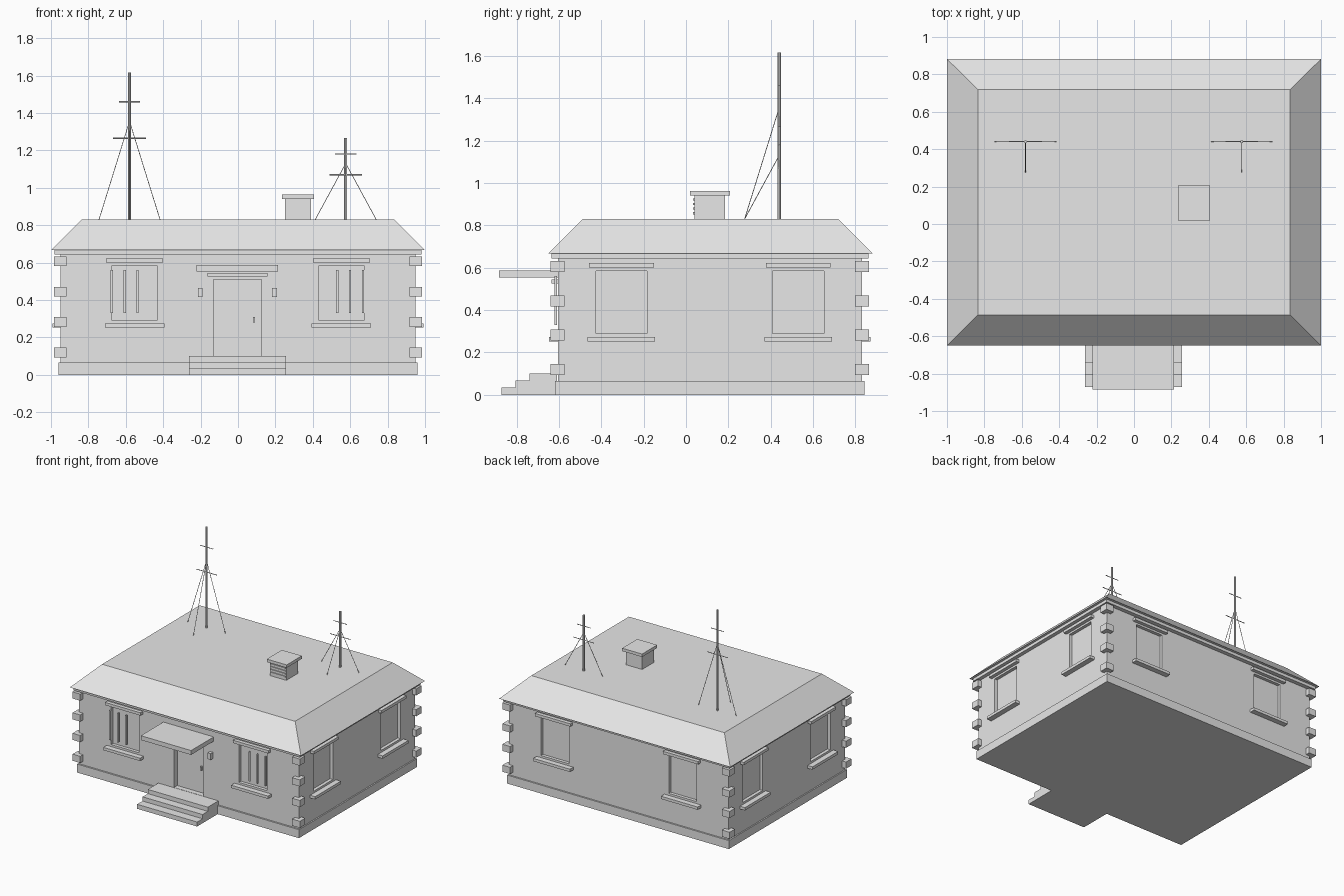
import bpy
import bmesh
from mathutils import Vector

cube = bpy.data.objects.get("Cube")
if cube:
    bpy.data.objects.remove(cube, do_unlink=True)

grey = bpy.data.materials.new("plain_grey")
grey.use_nodes = True
grey.diffuse_color = (0.8, 0.8, 0.8, 1)
grey.node_tree.nodes["Principled BSDF"].inputs["Base Color"].default_value = grey.diffuse_color


def finish(name, bm):
    mesh = bpy.data.meshes.new(name)
    bmesh.ops.recalc_face_normals(bm, faces=bm.faces)
    bm.to_mesh(mesh)
    bm.free()
    mesh.materials.append(grey)
    obj = bpy.data.objects.new(name, mesh)
    bpy.context.collection.objects.link(obj)
    return obj


def add_box(bm, x, y, z):
    """Add a box from (low, high) pairs and return its vertices."""
    verts = bmesh.ops.create_cube(bm, size=1)["verts"]
    for v in verts:
        v.co = [a + (b - a) * (c + 0.5) for (a, b), c in zip((x, y, z), v.co)]
    return verts


def boxes(name, *parts):
    bm = bmesh.new()
    for part in parts:
        add_box(bm, *part)
    return finish(name, bm)


def add_rod(bm, start, end, radius, sides):
    a, b = Vector(start), Vector(end)
    rod = bmesh.ops.create_cone(bm, cap_ends=True, segments=sides, radius1=radius,
                                radius2=radius, depth=(b - a).length)["verts"]
    turn = (b - a).to_track_quat("Z", "Y")
    for v in rod:
        v.co = turn @ v.co + (a + b) / 2


# House body extents
LEFT, FRONT, BACK = 0.95, -0.605, 0.83
RECESS = 0.025


def on_wall(wall, along, inner, outer, z):
    """Box on a wall; inner and outer are distances out from its surface."""
    if wall == "front":
        return along, (FRONT - outer, FRONT - inner), z
    if wall == "back":
        return along, (BACK + inner, BACK + outer), z
    if wall == "left":
        return (LEFT + inner, LEFT + outer), along, z
    return (-LEFT - outer, -LEFT - inner), along, z


# Windows: wall and centre along that wall
windows = [(w, c) for w in ("front", "back") for c in (-0.553, 0.553)]
windows += [(w, c) for w in ("left", "right") for c in (-0.305, 0.53)]


def span(centre, half):
    return centre - half, centre + half


# Walls with recessed openings
walls = boxes("walls", ((-LEFT, LEFT), (FRONT, BACK), (0.04, 0.66)))
openings = [on_wall(w, span(c, 0.121), -RECESS, 0.05, (0.29, 0.585)) for w, c in windows]
openings.append(on_wall("front", (-0.13, 0.125), -0.04, 0.05, (0.1, 0.51)))
cutter = boxes("opening_cutter", *openings)
cutter.hide_render = True
cut = walls.modifiers.new("openings", "BOOLEAN")
cut.operation = "DIFFERENCE"
cut.solver = "EXACT"
cut.object = cutter
bpy.context.view_layer.objects.active = walls
bpy.ops.object.modifier_apply(modifier=cut.name)
bpy.data.objects.remove(cutter, do_unlink=True)

# Window lintels and sills
for wall, c in windows:
    boxes(wall + "_window_lintel", on_wall(wall, span(c, 0.153), -0.01, 0.028, (0.6, 0.622)))
    boxes(wall + "_window_sill", on_wall(wall, span(c, 0.159), -0.01, 0.042, (0.252, 0.274)))

# Upright bars over the front windows
for name, first in (("right", -0.675), ("left", 0.53)):
    boxes(name + "_window_bars", *[
        on_wall("front", span(first + i * 0.069, 0.006), 0.003, 0.015, (0.33, 0.56))
        for i in range(3)])

# Plinth, cornice and corner blocks
boxes("plinth", ((-0.96, 0.96), (-0.618, 0.842), (0, 0.066)))
boxes("cornice", ((-0.98, 0.98), (-0.635, 0.862), (0.644, 0.667)))
boxes("corner_blocks", *[
    (x, y, (z, z + 0.052))
    for x in ((-0.983, -0.917), (0.917, 0.983))
    for y in ((-0.64, -0.573), (0.798, 0.865))
    for z in (0.094, 0.257, 0.418, 0.581)])

# Hipped roof with a flat top
bm = bmesh.new()
for v in add_box(bm, (-1, 1), (-0.65, 0.882), (0.667, 0.83)):
    if v.co.z > 0.7:
        v.co.x *= 0.835
        v.co.y += 0.163 if v.co.y < 0 else -0.163
finish("roof", bm)

# Entrance: steps, handle, canopy and lamps
boxes("entrance_steps", *[
    ((-0.262, 0.257), (y, -0.61), (z, z + 0.035))
    for y, z in ((-0.872, 0), (-0.805, 0.033), (-0.74, 0.066))])
boxes("door_handle", ((0.079, 0.09), (-0.582, -0.56), (0.28, 0.31)))
boxes("entrance_canopy", ((-0.222, 0.213), (-0.884, -0.6), (0.553, 0.587)))
boxes("door_lintel", ((-0.163, 0.157), (-0.635, -0.6), (0.525, 0.545)))
boxes("door_lamps", *[
    on_wall("front", span(x, 0.013), -0.01, 0.03, (0.417, 0.465)) for x in (-0.202, 0.195)])

# Chimney with cap and front slats
boxes("chimney", ((0.25, 0.39), (0.04, 0.185), (0.82, 0.945)))
boxes("chimney_cap", ((0.235, 0.407), (0.02, 0.207), (0.94, 0.963)))
boxes("chimney_slats", *[
    ((0.258, 0.382), (0.033, 0.045), (0.852 + i * 0.022, 0.862 + i * 0.022)) for i in range(4)])


# Aerial masts with crossbars and guy wires
def mast(name, x, top, anchor, bars):
    y, deck = 0.44, 0.83
    bm = bmesh.new()
    add_rod(bm, (x, y, deck - 0.01), (x, y, top), 0.008, 8)
    for z, half in bars:
        add_rod(bm, (x - half, y, z), (x + half, y, z), 0.003, 6)
    for dx, dy in ((-0.163, 0), (0.163, 0), (0, -0.163)):
        add_rod(bm, (x, y, anchor), (x + dx, y + dy, deck), 0.002, 5)
    finish(name, bm)


mast("tall_mast", -0.58, 1.617, 1.355, ((1.46, 0.056), (1.265, 0.088)))
mast("short_mast", 0.576, 1.267, 1.13, ((1.18, 0.057), (1.07, 0.088)))
